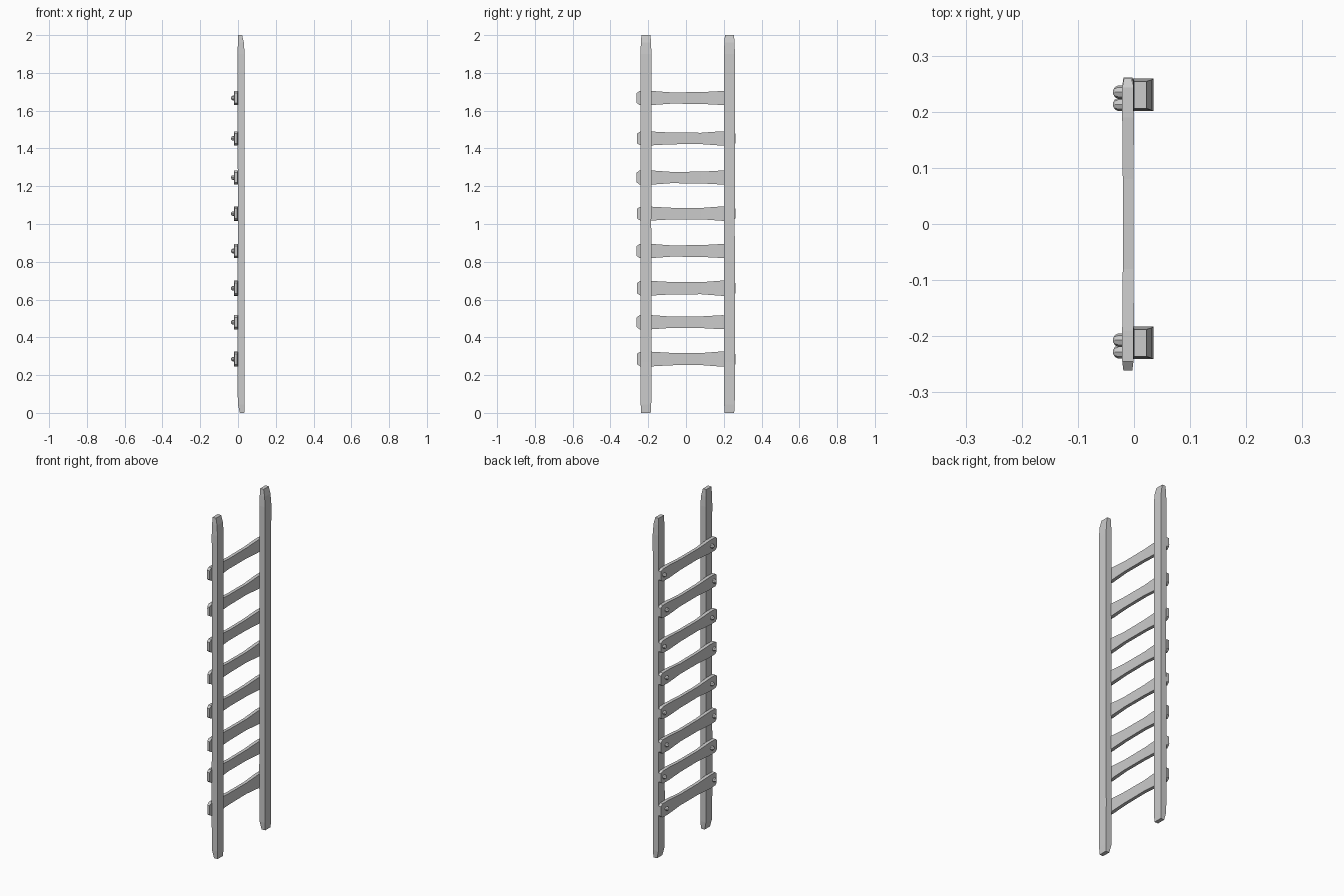
import bpy, bmesh
from math import sin, cos, pi

if "Cube" in bpy.data.objects:
    bpy.data.objects.remove(bpy.data.objects["Cube"])


def loft(name, rings):
    """Skin a list of equal-sized point rings and cap both ends."""
    bm = bmesh.new()
    loops = [[bm.verts.new(p) for p in ring] for ring in rings]
    n = len(loops[0])
    for a, b in zip(loops, loops[1:]):
        for i in range(n):
            j = (i + 1) % n
            bm.faces.new((a[i], a[j], b[j], b[i]))
    bm.faces.new(loops[0])
    bm.faces.new(loops[-1])
    bmesh.ops.recalc_face_normals(bm, faces=bm.faces)
    mesh = bpy.data.meshes.new(name)
    bm.to_mesh(mesh)
    bm.free()
    obj = bpy.data.objects.new(name, mesh)
    bpy.context.collection.objects.link(obj)
    return obj


# Upright rails: square posts with worn, tapered ends (z, x min, x max, y half width)
RAIL = [(0.0, 0.010, 0.033, 0.025), (0.045, -0.001, 0.035, 0.028),
        (0.27, -0.003, 0.034, 0.029), (1.0, -0.001, 0.034, 0.028),
        (1.90, -0.002, 0.035, 0.029), (1.96, -0.001, 0.031, 0.027),
        (2.0, 0.0, 0.022, 0.024)]
for name, yc in (("left_rail", -0.212), ("right_rail", 0.230)):
    loft(name, [[(x0, yc - h, z), (x1, yc - h, z), (x1, yc + h, z), (x0, yc + h, z)]
                for z, x0, x1, h in RAIL])


# Rung planks: waisted in the middle, chamfered at the tips
# (y, half height, x min, x max)
RUNG = [(-0.259, 0.026, -0.018, -0.004), (-0.243, 0.036, -0.021, -0.001),
        (-0.19, 0.037, -0.021, 0.0), (-0.08, 0.031, -0.020, -0.001),
        (0.08, 0.030, -0.020, -0.001), (0.19, 0.038, -0.021, 0.0),
        (0.245, 0.038, -0.021, -0.001), (0.261, 0.026, -0.019, -0.003)]


def bolt(name, y, z):
    """Low dome-headed bolt on the outer face of a rung."""
    loft(name, [[(x, y + r * cos(i * pi / 4), z + r * sin(i * pi / 4)) for i in range(8)]
                for x, r in ((-0.018, 0.012), (-0.028, 0.012), (-0.034, 0.009), (-0.037, 0.004))])


HEIGHTS = [0.285, 0.48, 0.66, 0.857, 1.055, 1.246, 1.453, 1.667]
for k, z in enumerate(HEIGHTS):
    tall = 1.06 if k in (0, 2) else 1.0
    flip = -1 if k % 2 else 1
    loft(f"rung_{k + 1}", [[(x0, y * flip, z - h * tall), (x1, y * flip, z - h * tall),
                            (x1, y * flip, z + h * tall), (x0, y * flip, z + h * tall)]
                           for y, h, x0, x1 in RUNG])
    # Bolt pair shifts along the rung on alternate rungs
    for side, y in zip(("left", "right"), ((-0.207, 0.235) if k % 2 else (-0.228, 0.213))):
        bolt(f"{side}_bolt_{k + 1}", y, z)
